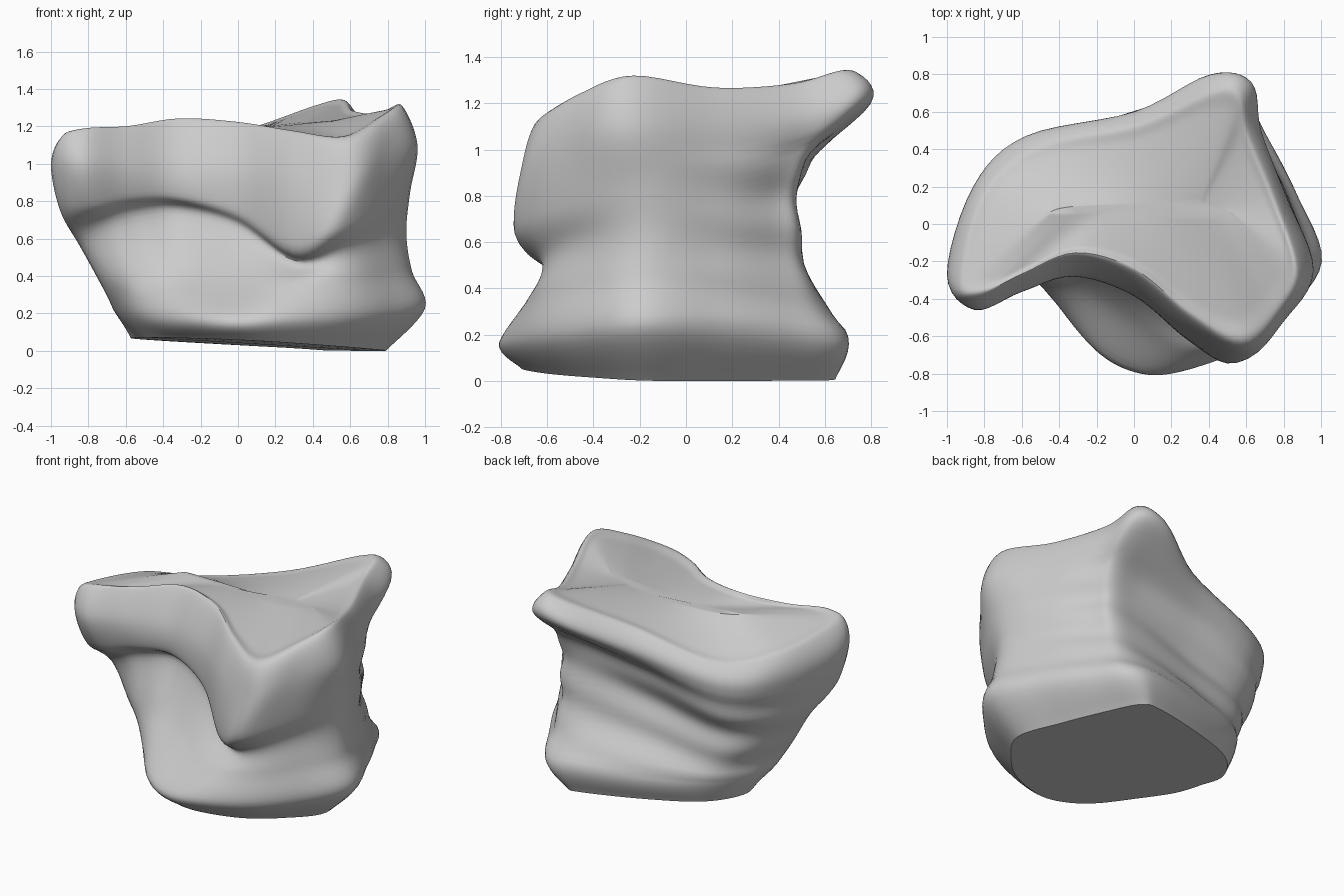
import bpy, bmesh, math
from mathutils import Vector


def ring(*pts):
    return [Vector(p) for p in pts]


def spline(a, b, c, d, t):
    return 0.5 * (2*b + (c - a)*t + (2*a - 5*b + 4*c - d)*t*t + (3*b - a - 3*c + d)*t**3)


def smooth_path(pts, steps, closed):
    n, out = len(pts), []
    for i in range(n if closed else n - 1):
        idx = [(i + k) % n if closed else min(max(i + k, 0), n - 1) for k in (-1, 0, 1, 2)]
        out += [spline(*[pts[j] for j in idx], s / steps) for s in range(steps)]
    return out if closed else out + [pts[-1].copy()]


# Guide contours, each starting at the left tip and running round the front
rim = ring((-.94, -.31, 1.15), (-.82, -.38, 1.18), (-.60, -.28, 1.19), (-.32, -.17, 1.23),
           (0, -.26, 1.21), (.30, -.50, 1.16), (.58, -.64, 1.13), (.78, -.46, 1.24),
           (.88, -.24, 1.31), (.76, .13, 1.26), (.62, .48, 1.28), (.57, .70, 1.34),
           (.42, .72, 1.31), (.02, .54, 1.17), (-.53, .42, 1.03), (-.83, .15, 1.08))
slab = ring((-1, -.27, 1.00), (-.85, -.46, 1), (-.60, -.36, 1), (-.32, -.27, 1),
            (0, -.37, .98), (.30, -.60, .92), (.60, -.71, .93), (.80, -.52, 1.05),
            (.96, -.25, 1.10), (.81, .15, 1.10), (.68, .50, 1.13), (.63, .75, 1.21),
            (.40, .79, 1.19), (0, .60, 1.05), (-.58, .47, .92), (-.86, .20, .94))
lip = ring((-.95, -.24, .75), (-.80, -.38, .78), (-.58, -.33, .83), (-.32, -.27, .83),
           (0, -.38, .75), (.29, -.62, .57), (.53, -.74, .66), (.77, -.52, .76),
           (.92, -.20, .85), (.81, .15, .85), (.66, .40, .90), (.58, .51, .95),
           (.35, .51, .95), (-.05, .48, .86), (-.55, .43, .71), (-.82, .18, .72))
groove = ring((-.85, -.13, .58), (-.70, -.24, .67), (-.52, -.22, .72), (-.30, -.19, .73),
              (0, -.34, .65), (.31, -.55, .47), (.55, -.62, .53), (.75, -.45, .60),
              (.90, -.18, .63), (.80, .15, .65), (.66, .38, .70), (.58, .48, .72),
              (.35, .47, .74), (-.05, .42, .66), (-.52, .37, .55), (-.76, .16, .55))
waist = ring((-.73, -.10, .36), (-.62, -.25, .38), (-.47, -.30, .42), (-.26, -.36, .42),
             (-.03, -.50, .40), (.25, -.67, .36), (.56, -.64, .38), (.78, -.45, .42),
             (.93, -.19, .43), (.82, .15, .43), (.67, .40, .45), (.56, .53, .42),
             (.33, .53, .44), (-.08, .46, .44), (-.50, .38, .38), (-.68, .15, .36))
foot = ring((-.65, 0, .20), (-.58, -.20, .20), (-.42, -.42, .18), (-.22, -.66, .18),
            (-.02, -.78, .17), (.20, -.80, .17), (.55, -.68, .18), (.80, -.48, .20),
            (1, -.20, .23), (.87, .15, .22), (.72, .45, .20), (.58, .67, .18),
            (.35, .69, .20), (-.10, .57, .20), (-.45, .42, .20), (-.62, .20, .20))


# Underside and crown contours follow from the foot and the rim
def underside(p):
    s = .78 if p.x > .5 else .84 if p.y < .1 else .92
    return Vector((.05 + (p.x - .05)*s, p.y*(.88 if p.y < 0 else .92),
                   .045 - .045*p.x - .02*p.y))


def crown(p, s):
    x = .5 * p.x + .05
    return Vector((x, .08, 1.19 + .08*abs(x))).lerp(p, s)


base = [underside(p) for p in foot]
crowns = [[crown(p, s) for p in rim] for s in (.8, .4, .06)]

# Spline skin between the contours
COLS, ROWS = 6, 7
loops = [smooth_path(r, COLS, True) for r in (base, foot, waist, groove, lip, slab, rim, *crowns)]
n = len(loops[0])
columns = [smooth_path([l[i] for l in loops], ROWS, False) for i in range(n)]

# Soft horizontal strata on the back walls
for col in columns:
    for p in col[9:5 * ROWS - 3]:
        fade = min(1, max(0, (p.y + .1) / .4))
        r = Vector((p.x, p.y, 0)).normalized()
        p += r * .01 * fade * math.sin((p.z - .2 * p.x) * 26)

bm = bmesh.new()
grid = [[bm.verts.new(p) for p in col] for col in columns]
for i in range(n):
    a, b = grid[i], grid[(i + 1) % n]
    for j in range(len(a) - 1):
        bm.faces.new((a[j], b[j], b[j + 1], a[j + 1]))
bm.faces.new([c[-1] for c in grid])
bm.faces.new([c[0] for c in reversed(grid)])

# Rest the rock on the ground
low = min(v.co.z for v in bm.verts)
bmesh.ops.translate(bm, verts=bm.verts, vec=(0, 0, -low))
bmesh.ops.recalc_face_normals(bm, faces=bm.faces)
mesh = bpy.data.meshes.new("rock")
bm.to_mesh(mesh)
bm.free()
rock = bpy.data.objects.new("rock", mesh)
bpy.context.collection.objects.link(rock)
bpy.context.view_layer.objects.active = rock
rock.select_set(True)
bpy.ops.object.shade_smooth_by_angle(angle=math.radians(35))
